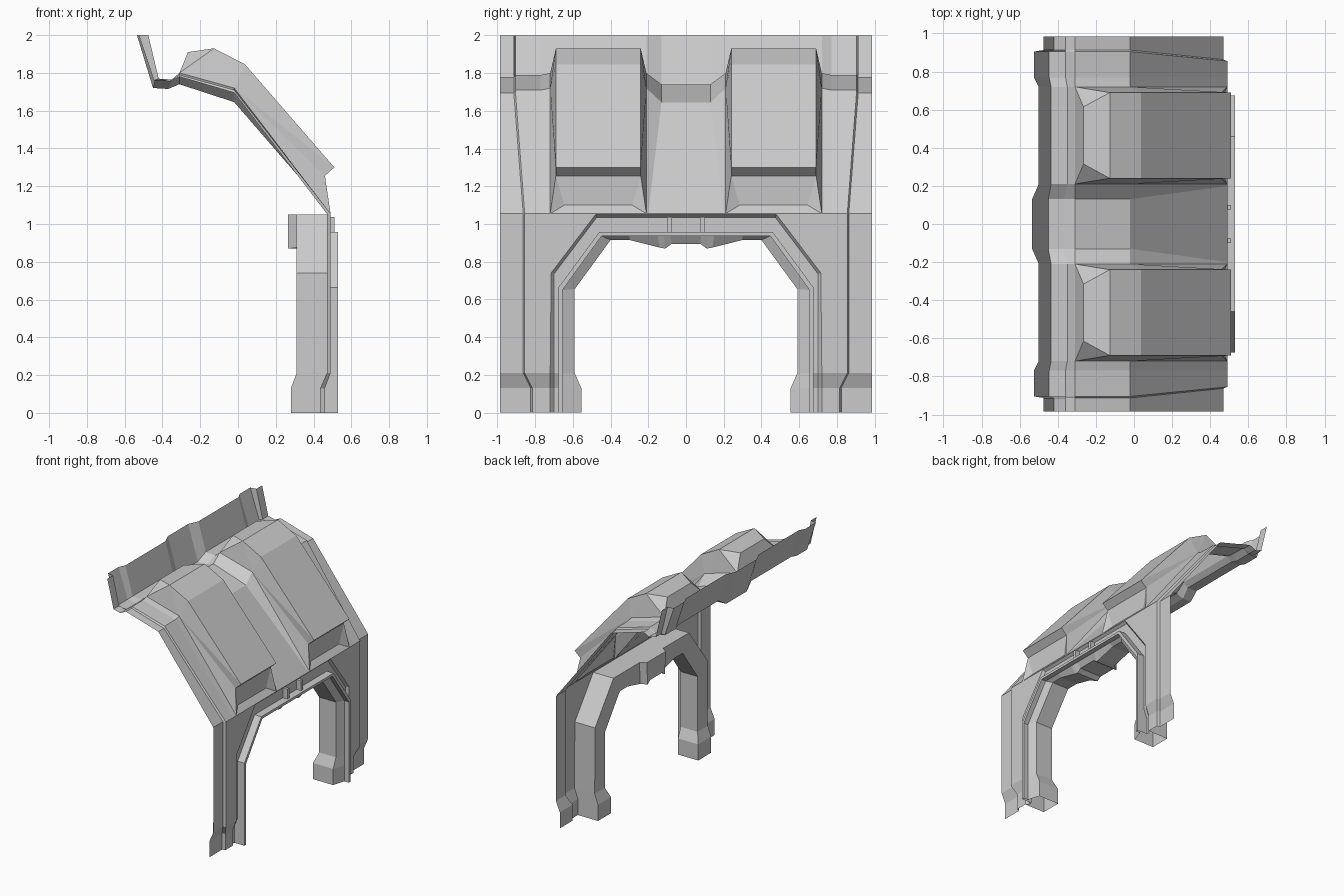
import bpy
import bmesh
from mathutils import Vector

cube = bpy.data.objects.get("Cube")
if cube:
    bpy.data.objects.remove(cube, do_unlink=True)

grey = bpy.data.materials.new("light grey panel")
grey.use_nodes = True
colour = (0.6, 0.6, 0.6, 1)
grey.diffuse_color = colour
grey.node_tree.nodes["Principled BSDF"].inputs["Base Color"].default_value = colour


def finish(bm, name, outward=None):
    """Turn a half-model bmesh into an object mirrored across the width."""
    bmesh.ops.remove_doubles(bm, verts=bm.verts, dist=0.0005)
    bmesh.ops.recalc_face_normals(bm, faces=bm.faces)
    if outward:
        total = sum((f.normal * f.calc_area() for f in bm.faces), Vector())
        if total.dot(Vector(outward)) < 0:
            bmesh.ops.reverse_faces(bm, faces=bm.faces)
    mesh = bpy.data.meshes.new(name)
    bm.to_mesh(mesh)
    bm.free()
    mesh.materials.append(grey)
    obj = bpy.data.objects.new(name, mesh)
    bpy.context.collection.objects.link(obj)
    mirror = obj.modifiers.new("mirror", "MIRROR")
    mirror.use_axis = (False, True, False)
    mirror.use_clip = True
    return obj


def loft(bm, rows, closed=False, skip=()):
    """Join neighbouring rows of points with faces; skip lists open columns."""
    grid = [[bm.verts.new(p) for p in row] for row in rows]
    count = len(rows[0])
    for a, b in zip(grid, grid[1:]):
        for i in range(count if closed else count - 1):
            if i not in skip:
                j = (i + 1) % count
                bm.faces.new((a[i], a[j], b[j], b[i]))


def at_width(profile, widths):
    return [(x, y, z) for (x, z), y in zip(profile, widths)]


# Roof profiles (x, z): wall top, wall foot, valley end, ridge, fold, eave
eave = (0.49, 1.055)
channel = [(-0.535, 2), (-0.45, 1.72), (-0.37, 1.715), (-0.31, 1.74), (-0.02, 1.645), eave]
crest = [(-0.5, 2), (-0.435, 1.77), (-0.35, 1.765), (-0.31, 1.8), (-0.02, 1.72), eave]
shoulder = [(-0.525, 2), (-0.445, 1.76), (-0.36, 1.755), (-0.31, 1.79), (-0.02, 1.71), eave]
edge_width = [0.905] * 5 + [0.855]

# Roof sheet, open beneath the hood
columns = [
    at_width(channel, [0] * 6),
    at_width(channel, [0.13] * 5 + [0.2]),
    at_width(crest, [0.21] * 6),
    at_width(crest, [0.72] * 6),
    at_width(shoulder, [0.77] * 6),
    at_width(shoulder, edge_width),
]
bm = bmesh.new()
rows = list(zip(*columns))
loft(bm, rows[:4])
loft(bm, rows[3:], skip=(2,))
finish(bm, "roof_sheet", (1, 0, 1))

# Raised hood with a chamfered back and a recessed scoop under its lip
ridge_pt, fold_pt = crest[3], crest[4]
hood = [
    (ridge_pt, 0.255), (( -0.265, 1.91), 0.15), ((-0.127, 1.93), 0.225),
    ((0.037, 1.845), 0.225), ((0.51, 1.3), 0.225), ((0.46, 1.255), 0.225),
    ((0.45, 1.1), 0.18), (eave, 0.255),
]
middle = 0.465
bm = bmesh.new()
sides = []
for sign in (-1, 1):
    sides.append([bm.verts.new((x, middle + sign * half, z)) for (x, z), half in hood])
for i in range(len(hood) - 1):
    a, b = sides
    bm.faces.new((a[i], a[i + 1], b[i + 1], b[i]))
for side, sign in zip(sides, (-1, 1)):
    back, rear, crown, bend, lip, under, recess, foot = side
    base = bm.verts.new((fold_pt[0], middle + sign * 0.255, fold_pt[1]))
    for corner in ((back, rear, crown), (back, crown, base), (crown, bend, base),
                   (bend, lip, base), (lip, under, base), (under, foot, base),
                   (under, recess, foot)):
        bm.faces.new(corner)
finish(bm, "roof_hood", (1, 0, 1))

# Outer strip, stepped from the panel, running from wall top to foot
legs = [((0.49, 0.21), 0.855), ((0.46, 0.13), 0.815), ((0.46, 0), 0.815)]
inner = list(zip(shoulder, edge_width)) + legs
step = [(0.05, 0), (0.025, 0.01), (0, 0), (0, -0.01), (0, -0.015),
        (-0.02, 0), (-0.02, 0), (-0.025, 0), (-0.025, 0)]
bm = bmesh.new()
loft(bm, [[(x, y, z), (x + dx, y + 0.008, z + dz), (x + dx, 0.985, z + dz)]
          for ((x, z), y), (dx, dz) in zip(inner, step)])
finish(bm, "edge_strip", (1, 0, 0))

# Front panel around the arch: (arch y, arch z, edge y, edge z, x)
panel = [
    (0.72, 0, 0.815, 0, 0.46), (0.72, 0.13, 0.815, 0.13, 0.46),
    (0.72, 0.21, 0.855, 0.21, 0.49), (0.715, 0.74, 0.855, 0.74, 0.49),
    (0.48, 1.05, 0.855, 1.055, 0.49), (0, 1.05, 0, 1.055, 0.49),
]
bm = bmesh.new()
loft(bm, [[(x, ya, za), (x, ye, ze)] for ya, za, ye, ze, x in panel])
finish(bm, "front_panel", (1, 0, 0))

# Arch stations: outer (y, z), inner (y, z), back x, front x
top = 1.05
stations = [
    ((0.72, 0), (0.555, 0), 0.28, 0.46),
    ((0.72, 0.13), (0.555, 0.13), 0.28, 0.46),
    ((0.72, 0.21), (0.59, 0.21), 0.31, 0.49),
    ((0.715, 0.74), (0.59, 0.655), 0.31, 0.49),
    ((0.48, top), (0.4, 0.915), 0.31, 0.49),
    ((0.3, top), (0.3, 0.915), 0.31, 0.49),
    ((0.15, top), (0.14, 0.875), 0.31, 0.49),
    ((0.12, top), (0.11, 0.87), 0.265, 0.49),
    ((0.08, top), (0.075, 0.895), 0.265, 0.49),
    ((0, top), (0, 0.895), 0.265, 0.49),
]


def trim_paths(outer):
    """Groove edge, raised rib outside and raised rib inside for one station."""
    y, z = outer
    if z < 0.5:
        return (0.7, z), (0.675, z), (0.655, z)
    if z < 1:
        return (0.7, 0.735), (0.675, 0.665), (0.655, 0.65)
    if y > 0.4:
        return (0.473, 1.035), (0.46, 0.957), (0.447, 0.937)
    return (y, 1.035), (y, 0.957), (y, 0.937)


rings = []
for outer, inside, back, front in stations:
    groove, rib_out, rib_in = trim_paths(outer)
    ring = [(inside, back), (outer, back), (outer, front), (groove, front - 0.02),
            (rib_out, front - 0.02), (rib_out, 0.53), (rib_in, 0.53),
            (rib_in, 0.49), (inside, 0.46)]
    rings.append([(x, y, z) for (y, z), x in ring])
bm = bmesh.new()
loft(bm, rings, closed=True)
finish(bm, "arch_frame")

# Small divider bridging the groove at the top of the arch
bm = bmesh.new()
bmesh.ops.create_cube(bm, size=1)
for v in bm.verts:
    v.co = (0.49 + v.co.x * 0.04, 0.088 + v.co.y * 0.025, 0.996 + v.co.z * 0.08)
finish(bm, "arch_divider")
